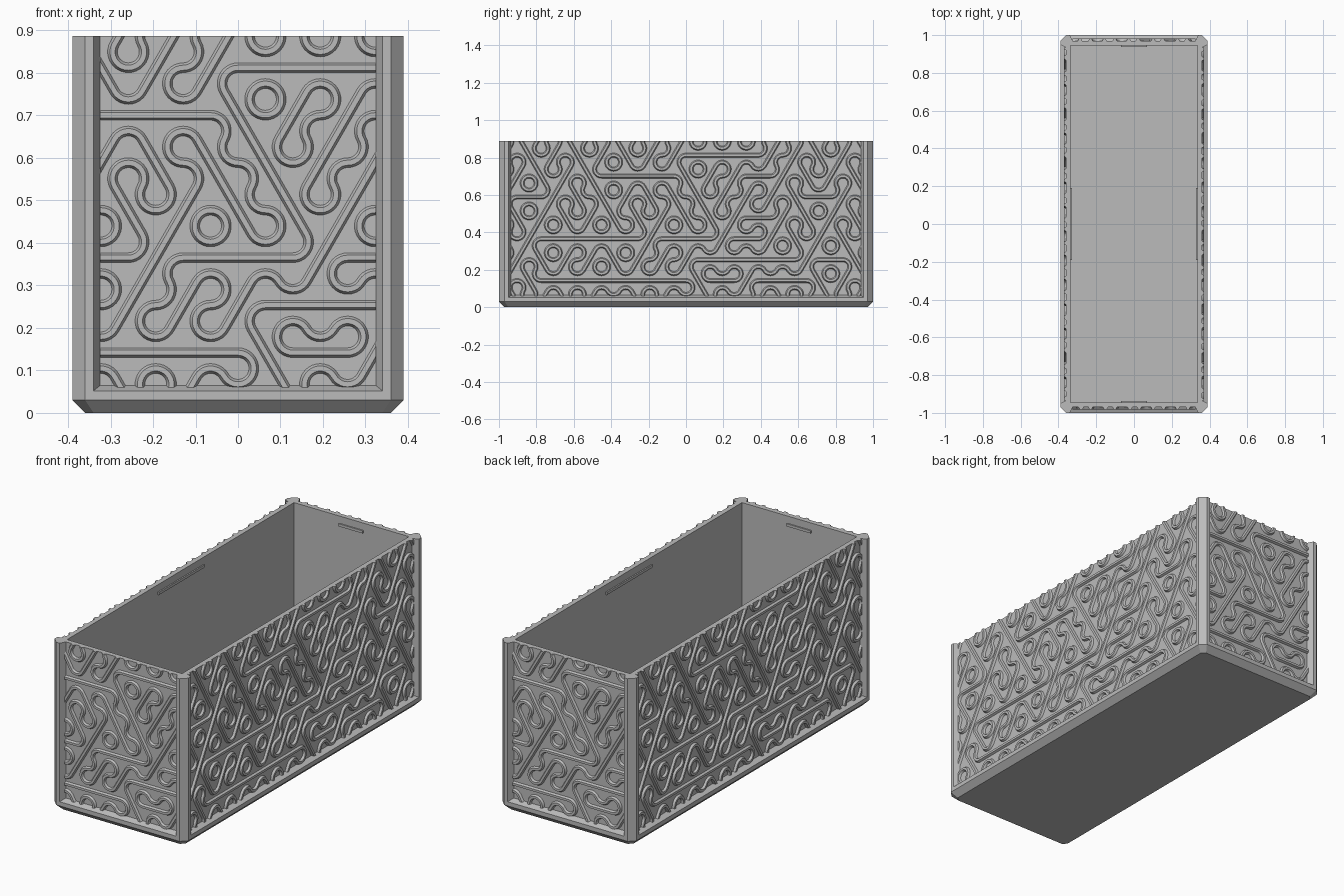
import bpy, bmesh, math
from mathutils import Matrix, Vector

if "Cube" in bpy.data.objects:
    bpy.data.objects.remove(bpy.data.objects["Cube"], do_unlink=True)

# One plain grey material
grey = bpy.data.materials.new("plain_grey")
grey.use_nodes = True
colour = (0.5, 0.5, 0.5, 1)
grey.diffuse_color = colour
grey.node_tree.nodes["Principled BSDF"].inputs["Base Color"].default_value = colour

HALF_X, HALF_Y, TOP = 0.39, 1.0, 0.887
RECESS = 0.03      # depth of the side panels behind the frame
TILE = 0.0745      # side of one hexagon in the pattern
WIDTH = TILE * math.sqrt(3)


def finish(name, bm):
    bmesh.ops.recalc_face_normals(bm, faces=bm.faces)
    mesh = bpy.data.meshes.new(name)
    bm.to_mesh(mesh)
    bm.free()
    mesh.materials.append(grey)
    obj = bpy.data.objects.new(name, mesh)
    bpy.context.collection.objects.link(obj)
    return obj


def bridge(bm, loops, caps=True):
    rings = [[bm.verts.new(p) for p in loop] for loop in loops]
    n = len(rings[0])
    for a, b in zip(rings, rings[1:]):
        for i in range(n):
            bm.faces.new((a[i], a[(i + 1) % n], b[(i + 1) % n], b[i]))
    if caps:
        bm.faces.new(rings[0])
        bm.faces.new(rings[-1])


def octagon(inset, chamfer, z):
    x, y, c = HALF_X - inset, HALF_Y - inset, chamfer
    return [(x, c - y, z), (x, y - c, z), (x - c, y, z), (c - x, y, z),
            (-x, y - c, z), (-x, c - y, z), (c - x, -y, z), (x - c, -y, z)]


# Open box: chamfered foot, sill, recessed walls, rim, cavity and floor
bm = bmesh.new()
bridge(bm, [octagon(RECESS, 0.02, 0), octagon(0, 0.03, 0.03), octagon(0, 0.03, 0.052),
            octagon(RECESS, 0.02, 0.064), octagon(RECESS, 0.02, TOP),
            octagon(0.055, 0.001, TOP), octagon(0.055, 0.001, 0.04)])
finish("box_body", bm)

# Corner posts with bevelled edges
POST = [(0.34, 1), (0.36, 1), (0.39, 0.97), (0.39, 0.95),
        (0.36, 0.935), (0.345, 0.955), (0.325, 0.97)]
bm = bmesh.new()
for sx in (-1, 1):
    for sy in (-1, 1):
        bridge(bm, [[(sx * x, sy * y, z) for x, y in POST] for z in (0.03, TOP)])
finish("corner_posts", bm)

# Thin catches inside the rim
bm = bmesh.new()
for sign in (-1, 1):
    for place, size in (((0.334, 0), (0.012, 0.38)), ((0, 0.944), (0.14, 0.012))):
        m = Matrix.Translation((sign * place[0], sign * place[1], 0.842))
        bmesh.ops.create_cube(bm, size=1, matrix=m @ Matrix.Diagonal((*size, 0.014, 1)))
finish("lid_catches", bm)

# Hexagon tiles, top row first: H, / and D (falling) hold a straight run and
# two turns; A and V hold three turns
PATTERN = ["D/D/D///AAA/D/D",
           "/D/D/D//HHH//D/D",
           "/D/DHHHD//H/D/D",
           "/H/DD/DDD///DH/D",
           "D/D/DD/DD/H/D/D",
           "D/HHHH/HH/H/D/D/",
           "/D//D///HHHH/HD",
           "/DHHHHHHDH/HHD/D",
           "D/D/AD/HDA/D/D/"]
STRAIGHT = {"H": 0, "/": 60, "D": 120}
TURNS = {"H": (90, 270), "/": (150, 330), "D": (30, 210),
         "A": (90, 210, 330), "V": (30, 150, 270)}
# Ridge cross-section: sideways offset, height above the panel
SECTION = [(-0.0125, -0.002), (-0.006, 0.011), (0.006, 0.011), (0.0125, -0.002)]


def polar(degrees, r=1.0):
    a = math.radians(degrees)
    return Vector((math.cos(a), math.sin(a))) * r


def tile_paths(kind, centre):
    """Yield (points, side directions) for each ridge in one tile."""
    if kind in STRAIGHT:
        d = polar(STRAIGHT[kind])
        side = Vector((-d.y, d.x))
        yield [centre - d * WIDTH / 2, centre + d * WIDTH / 2], [side, side]
    for corner in TURNS[kind]:
        pivot = centre + polar(corner, TILE)
        rays = [polar(corner + 120 + 12 * i) for i in range(11)]
        yield [pivot + r * TILE / 2 for r in rays], rays


def ridge_panel(name, half, depth, turn):
    bm = bmesh.new()
    for row, line in enumerate(PATTERN):
        z = 0.924 - row * 1.5 * TILE
        for col, kind in enumerate(line):
            u = (col - (len(line) - 1) / 2) * WIDTH
            if abs(u) > half + WIDTH / 2:
                continue
            for points, sides in tile_paths(kind, Vector((u, z))):
                loops = []
                for p, s in zip(points, sides):
                    flat = [(p + s * off, h) for off, h in SECTION]
                    loops.append([(q.x, -depth - h, q.y) for q, h in flat])
                bridge(bm, loops, caps=False)
    bmesh.ops.remove_doubles(bm, verts=bm.verts, dist=0.0004)
    # Trim to the panel and close the cut ends
    for co, no in (((half, 0, 0), (1, 0, 0)), ((-half, 0, 0), (-1, 0, 0)),
                   ((0, 0, TOP), (0, 0, 1)), ((0, 0, 0.058), (0, 0, -1))):
        cut = bmesh.ops.bisect_plane(bm, geom=bm.verts[:] + bm.edges[:] + bm.faces[:],
                                     plane_co=co, plane_no=no, clear_outer=True)
        edges = [e for e in cut["geom_cut"]
                 if isinstance(e, bmesh.types.BMEdge) and e.is_boundary]
        bmesh.ops.holes_fill(bm, edges=edges, sides=0)
    bmesh.ops.rotate(bm, verts=bm.verts, cent=(0, 0, 0),
                     matrix=Matrix.Rotation(math.radians(turn), 3, "Z"))
    obj = finish(name, bm)
    bpy.ops.object.select_all(action="DESELECT")
    obj.select_set(True)
    bpy.context.view_layer.objects.active = obj
    bpy.ops.object.shade_smooth_by_angle(angle=math.radians(25))


# Patterned ridges on the four sides
ridge_panel("front_ridges", 0.325, HALF_Y - RECESS, 0)
ridge_panel("left_ridges", 0.935, HALF_X - RECESS, 90)
ridge_panel("back_ridges", 0.325, HALF_Y - RECESS, 180)
ridge_panel("right_ridges", 0.935, HALF_X - RECESS, 270)
